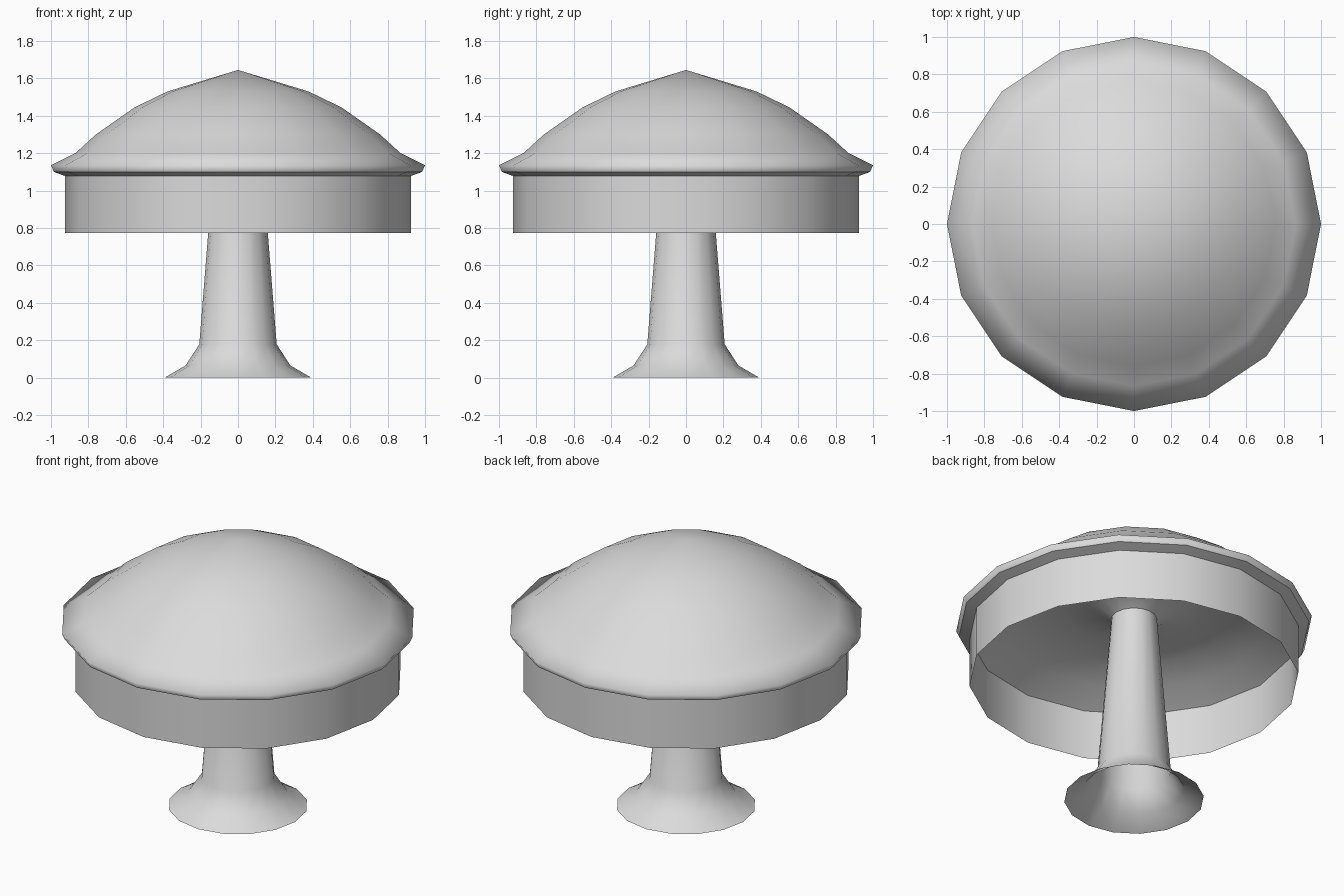
import bpy
import bmesh
from math import cos, sin, pi, radians

SIDES = 16

cube = bpy.data.objects.get("Cube")
if cube:
    bpy.data.objects.remove(cube, do_unlink=True)

# Plain light grey used on every part
grey = bpy.data.materials.new("light_grey")
grey.use_nodes = True
colour = (0.71, 0.71, 0.71, 1.0)
grey.diffuse_color = colour
grey.node_tree.nodes["Principled BSDF"].inputs["Base Color"].default_value = colour


def lathe(name, profile, smooth_angle):
    """Turn (radius, height) points around the z axis into a smooth shell."""
    bm = bmesh.new()
    rings = []
    for r, z in profile:
        if r == 0:
            rings.append([bm.verts.new((0, 0, z))] * SIDES)
        else:
            angles = [2 * pi * i / SIDES for i in range(SIDES)]
            rings.append([bm.verts.new((r * cos(a), r * sin(a), z)) for a in angles])
    for low, high in zip(rings, rings[1:]):
        for i in range(SIDES):
            j = (i + 1) % SIDES
            corners = [low[i], low[j], high[j], high[i]]
            bm.faces.new(list(dict.fromkeys(corners)))
    mesh = bpy.data.meshes.new(name)
    bm.to_mesh(mesh)
    bm.free()
    mesh.materials.append(grey)
    obj = bpy.data.objects.new(name, mesh)
    bpy.context.collection.objects.link(obj)
    bpy.ops.object.select_all(action="DESELECT")
    obj.select_set(True)
    bpy.context.view_layer.objects.active = obj
    bpy.ops.object.shade_smooth_by_angle(angle=radians(smooth_angle))
    return obj


# Hollow stem with a flared foot, open underneath
lathe("stem", [(0.392, 0), (0.28, 0.065), (0.207, 0.178), (0.128, 1.165)], 45)

# Thin open band hanging below the cap
lathe("band", [(0.924, 0.773), (0.924, 1.078)], 45)

# Bowl under the cap, dipping to meet the stem
lathe("cap_underside", [(0.128, 1.162), (0.22, 1.212), (0.4, 1.24), (0.6, 1.218),
                        (0.77, 1.158), (0.924, 1.078)], 45)

# Narrow sloping underside of the rim
lathe("rim_underside", [(0.924, 1.078), (0.984, 1.1)], 45)

# Domed cap with a flared lip and a pointed top
lathe("cap", [(0.984, 1.1), (1.0, 1.135), (0.866, 1.203), (0.76, 1.3),
              (0.553, 1.445), (0.377, 1.53), (0, 1.645)], 100)
